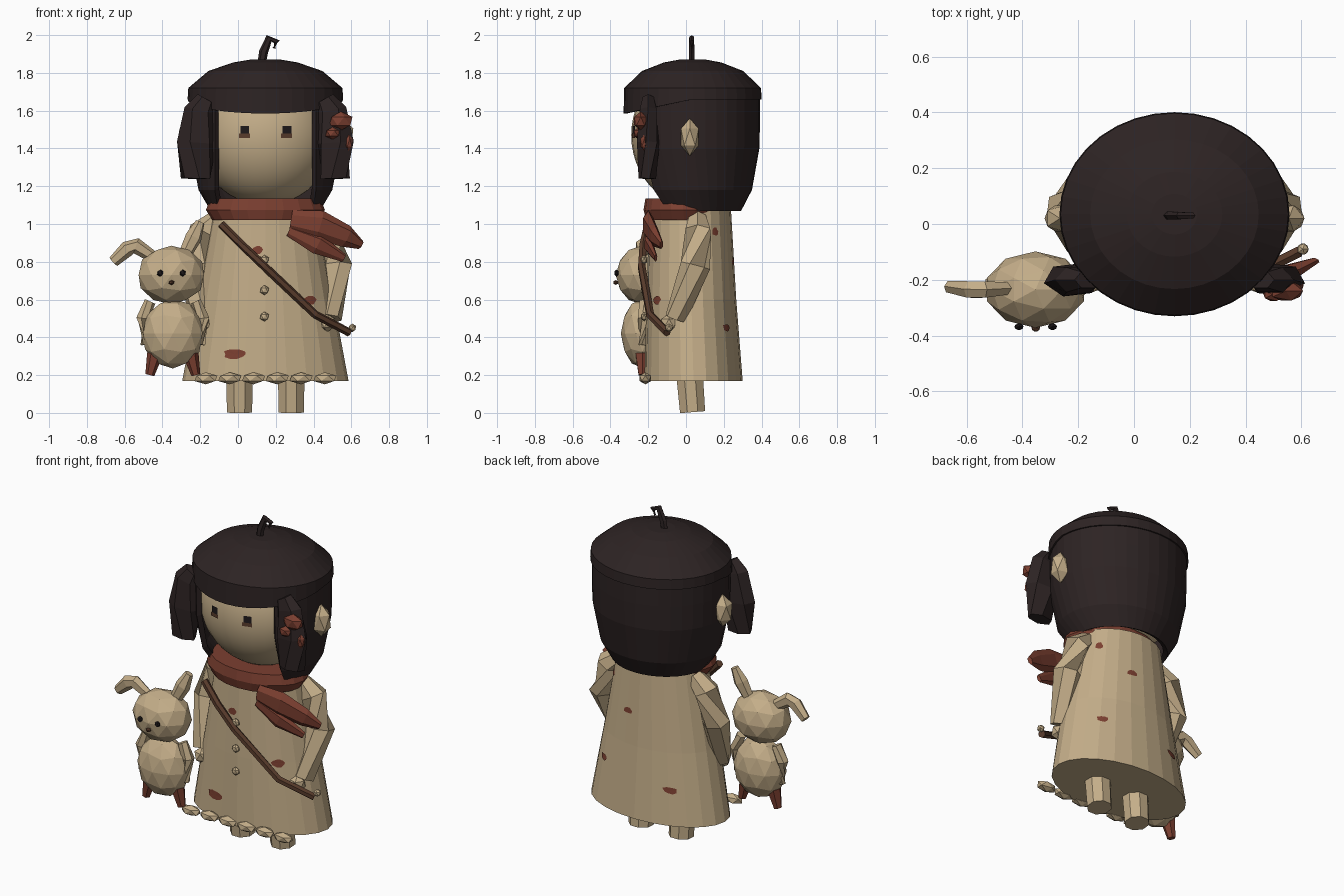
import bpy, bmesh, math, random
from mathutils import Vector

if "Cube" in bpy.data.objects:
    bpy.data.objects.remove(bpy.data.objects["Cube"])

random.seed(4)
CX = 0.145  # centre line of the figure


def material(name, rgb):
    m = bpy.data.materials.new(name)
    m.diffuse_color = (*rgb, 1)
    m.use_nodes = True
    m.node_tree.nodes["Principled BSDF"].inputs["Base Color"].default_value = m.diffuse_color
    return m


CREAM = material("cream", (0.55, 0.42, 0.25))
HAIR = material("dark_hair", (0.026, 0.017, 0.017))
RED = material("rust_red", (0.20, 0.05, 0.03))
BROWN = material("strap_brown", (0.10, 0.045, 0.025))
BLACK = material("eye_dark", (0.012, 0.009, 0.010))


def finish(name, bm, mat, smooth=False):
    bmesh.ops.recalc_face_normals(bm, faces=bm.faces)
    me = bpy.data.meshes.new(name)
    bm.to_mesh(me)
    bm.free()
    me.materials.append(mat)
    for p in me.polygons:
        p.use_smooth = smooth
    ob = bpy.data.objects.new(name, me)
    bpy.context.collection.objects.link(ob)
    return ob


def skin(name, rings, mat, closed=True, caps=True):
    """Bridge a list of point rings into a mesh."""
    bm = bmesh.new()
    rows = [[bm.verts.new(p) for p in r] for r in rings]
    n = len(rows[0])
    for a, b in zip(rows, rows[1:]):
        for i in range(n if closed else n - 1):
            j = (i + 1) % n
            bm.faces.new((a[i], a[j], b[j], b[i]))
    if caps:
        bm.faces.new(rows[0])
        bm.faces.new(rows[-1])
    return finish(name, bm, mat)


def oval(cy, rx, ry, z, t):
    """Point on an oval; t = 0 is the front, positive towards +x."""
    return Vector((CX + rx * math.sin(t), cy - ry * math.cos(t), z))


def lathe(name, rings, n, mat):
    return skin(name, [[oval(cy, rx, ry, z, 2 * math.pi * i / n) for i in range(n)]
                       for z, cy, rx, ry in rings], mat)


def limb(name, pts, radii, mat, n=6, flat=1.0):
    """Faceted tube along a path, optionally squashed in y."""
    pts = [Vector(p) for p in pts]
    rings = []
    for k, p in enumerate(pts):
        d = pts[min(k + 1, len(pts) - 1)] - pts[max(k - 1, 0)]
        q = d.to_track_quat('Z', 'Y')
        ring = []
        for i in range(n):
            a = 2 * math.pi * (i + 0.5) / n
            o = q @ Vector((math.cos(a), math.sin(a), 0)) * radii[k]
            o.y *= flat
            ring.append(p + o)
        rings.append(ring)
    return skin(name, rings, mat)


def blob(name, loc, size, mat, sub=1):
    bm = bmesh.new()
    bmesh.ops.create_icosphere(bm, subdivisions=sub, radius=1)
    bmesh.ops.scale(bm, vec=size, verts=bm.verts)
    bmesh.ops.translate(bm, vec=loc, verts=bm.verts)
    return finish(name, bm, mat)


# Coat: z, centre y, half width, half depth
COAT = [(0.17, 0.04, 0.44, 0.26), (0.6, 0.028, 0.36, 0.238), (1.08, 0.022, 0.27, 0.216)]
lathe("coat", COAT, 24, CREAM)


def coat_point(t, z):
    for a, b in zip(COAT, COAT[1:]):
        if z <= b[0]:
            f = (z - a[0]) / (b[0] - a[0])
            cy, rx, ry = [a[k] + f * (b[k] - a[k]) for k in (1, 2, 3)]
            return oval(cy, rx * 1.012, ry * 1.012, z, t)


# Rust patches lying on the coat
for t, z, w, h in [(-0.13, 0.865, 0.035, 0.022), (0.72, 0.6, 0.04, 0.025), (-0.4, 0.31, 0.055, 0.025),
                   (2.2, 0.96, 0.03, 0.02), (2.9, 0.80, 0.035, 0.02), (2.4, 0.45, 0.035, 0.02),
                   (-2.6, 0.38, 0.04, 0.02), (1.6, 0.75, 0.03, 0.02)]:
    bm = bmesh.new()
    mid = bm.verts.new(coat_point(t, z))
    rim = []
    for i in range(10):
        a = 2 * math.pi * i / 10
        r = random.uniform(0.75, 1.2)
        rim.append(bm.verts.new(coat_point(t + r * w * math.cos(a) / 0.33, z + r * h * math.sin(a))))
    for i in range(10):
        bm.faces.new((mid, rim[i], rim[(i + 1) % 10]))
    finish("coat_patch", bm, RED)

# Hem scallops and buttons
for i in range(6):
    blob("hem_scallop", (-0.17 + 0.126 * i, -0.215, 0.183), (0.068, 0.036, 0.032), CREAM)
for z in (0.81, 0.65, 0.51):
    blob("coat_button", (0.14, -0.222, z), (0.026, 0.018, 0.026), CREAM)

# Legs, arms, hands, ears and side locks, mirrored about the centre line
for s in (-1, 1):
    def m(dx, y, z):
        return (CX + s * dx, y, z)
    limb("leg", [m(0.137, 0.035, 0.004), m(0.137, 0.02, 0.19)], (0.072, 0.076), CREAM, 8)
    limb("arm", [m(0.25, 0.06, 1.03), m(0.33, 0.065, 0.96), m(0.385, 0.05, 0.78), m(0.345, -0.055, 0.50)],
         (0.05, 0.075, 0.08, 0.06), CREAM)
    blob("hand", m(0.325, -0.09, 0.475), (0.05, 0.05, 0.05), CREAM)
    blob("ear", m(0.41, 0.02, 1.46), (0.062, 0.055, 0.10), CREAM)
    limb("side_lock", [m(0.31, -0.2, 1.66), m(0.345, -0.2, 1.60), m(0.365, -0.2, 1.43), m(0.37, -0.205, 1.24)],
         (0.055, 0.085, 0.105, 0.08), HAIR, 6, 0.6)

# Head
bm = bmesh.new()
bmesh.ops.create_uvsphere(bm, u_segments=32, v_segments=24, radius=1)
bmesh.ops.scale(bm, vec=(0.365, 0.32, 0.37), verts=bm.verts)
bmesh.ops.translate(bm, vec=(CX, 0.03, 1.47), verts=bm.verts)
finish("head", bm, CREAM, True)


# Eyes: thin plates following the face
def face_plate(name, x0, x1, z0, z1, mat):
    bm = bmesh.new()
    vs = []
    for x, z in ((x0, z0), (x1, z0), (x1, z1), (x0, z1)):
        k = 1 - ((x - CX) / 0.365) ** 2 - ((z - 1.47) / 0.37) ** 2
        vs.append(bm.verts.new((x, 0.03 - 0.32 * math.sqrt(k) - 0.005, z)))
    bm.faces.new(vs)
    finish(name, bm, mat)


for ex in (0.035, 0.258):
    face_plate("eye", ex - 0.022, ex + 0.024, 1.478, 1.518, BLACK)
    face_plate("eye_lower", ex - 0.03, ex + 0.028, 1.455, 1.478, BROWN)

# Hair shell with an opening of constant width for the face
rings = []
for z, f in ((1.07, 0.72), (1.18, 0.88), (1.40, 0.99), (1.55, 1.0), (1.70, 1.0)):
    rx, ry = 0.403 * f, 0.357 * f
    a0 = math.asin(min(0.86, 0.268 / rx))
    rings.append([oval(0.035, rx, ry, z, a0 + (2 * math.pi - 2 * a0) * i / 28) for i in range(29)])
shell = skin("hair", rings, HAIR, closed=False, caps=False)
mod = shell.modifiers.new("thickness", 'SOLIDIFY')
mod.thickness = 0.03
mod.offset = -1

# Fringe and crown: lower edge dips towards the front
N = 36
rings = []
for k, (z, f) in enumerate(((1.66, 0.965), (1.66, 1.01), (1.72, 1.0), (1.81, 0.74), (1.855, 0.42), (1.87, 0.2))):
    ring = []
    for i in range(N):
        t = 2 * math.pi * i / N
        dip = 0.075 * max(0, math.cos(t)) if k < 2 else 0
        ring.append(oval(0.035, 0.408 * f, 0.362 * f, z - dip, t))
    rings.append(ring)
skin("fringe_crown", rings, HAIR)

# Curl on top
limb("hair_curl", [(0.125, 0.03, 1.85), (0.135, 0.03, 1.91), (0.165, 0.03, 1.983), (0.205, 0.03, 1.965), (0.19, 0.03, 1.93)],
     (0.022, 0.024, 0.021, 0.017, 0.008), HAIR, 6, 0.7)

# Hair ornament
blob("hair_bow", (0.545, -0.24, 1.545), (0.068, 0.04, 0.05), RED)
blob("hair_bow", (0.50, -0.25, 1.48), (0.042, 0.03, 0.033), RED)
blob("hair_bow", (0.585, -0.22, 1.43), (0.025, 0.025, 0.045), RED)

# Scarf and its two tails
lathe("scarf", [(1.02, -0.01, 0.28, 0.20), (1.075, -0.015, 0.315, 0.21), (1.135, -0.015, 0.29, 0.20)], 20, RED)
limb("scarf_tail", [(0.28, -0.2, 1.02), (0.43, -0.2, 0.995), (0.57, -0.165, 0.935), (0.65, -0.13, 0.89)],
     (0.055, 0.078, 0.06, 0.025), RED, 6, 0.4)
limb("scarf_tail", [(0.27, -0.2, 0.965), (0.42, -0.2, 0.895), (0.56, -0.16, 0.82)],
     (0.03, 0.055, 0.022), RED, 6, 0.4)

# Shoulder strap with a bead at its end
limb("strap", [(-0.09, -0.2, 1.0), (0.02, -0.225, 0.89), (0.14, -0.235, 0.775), (0.41, -0.19, 0.52), (0.59, -0.10, 0.425)],
     (0.022,) * 5, BROWN, 6)
blob("strap_bead", (0.605, -0.09, 0.45), (0.023, 0.023, 0.023), CREAM)

# Toy rabbit
blob("toy_body", (-0.345, -0.23, 0.42), (0.165, 0.115, 0.185), CREAM, 2)
blob("toy_head", (-0.353, -0.235, 0.73), (0.182, 0.137, 0.155), CREAM, 2)
limb("toy_ear_bent", [(-0.44, -0.23, 0.82), (-0.54, -0.235, 0.885), (-0.585, -0.235, 0.87), (-0.66, -0.225, 0.80)],
     (0.03, 0.042, 0.042, 0.03), CREAM, 6, 0.8)
limb("toy_ear", [(-0.28, -0.21, 0.84), (-0.235, -0.2, 0.93), (-0.20, -0.19, 1.01)],
     (0.035, 0.045, 0.025), CREAM, 6, 0.8)
for s in (-1, 1):
    x = -0.345
    limb("toy_arm", [(x + s * 0.12, -0.22, 0.59), (x + s * 0.16, -0.22, 0.50), (x + s * 0.15, -0.23, 0.36)],
         (0.03, 0.035, 0.022), CREAM)
    limb("toy_leg", [(x + s * 0.095, -0.23, 0.31), (x + s * 0.122, -0.23, 0.20)], (0.042, 0.024), RED)
    blob("toy_eye", (-0.352 + s * 0.06, -0.368, 0.74), (0.018, 0.013, 0.019), BLACK)
blob("toy_nose", (-0.352, -0.372, 0.69), (0.017, 0.015, 0.013), BROWN)
